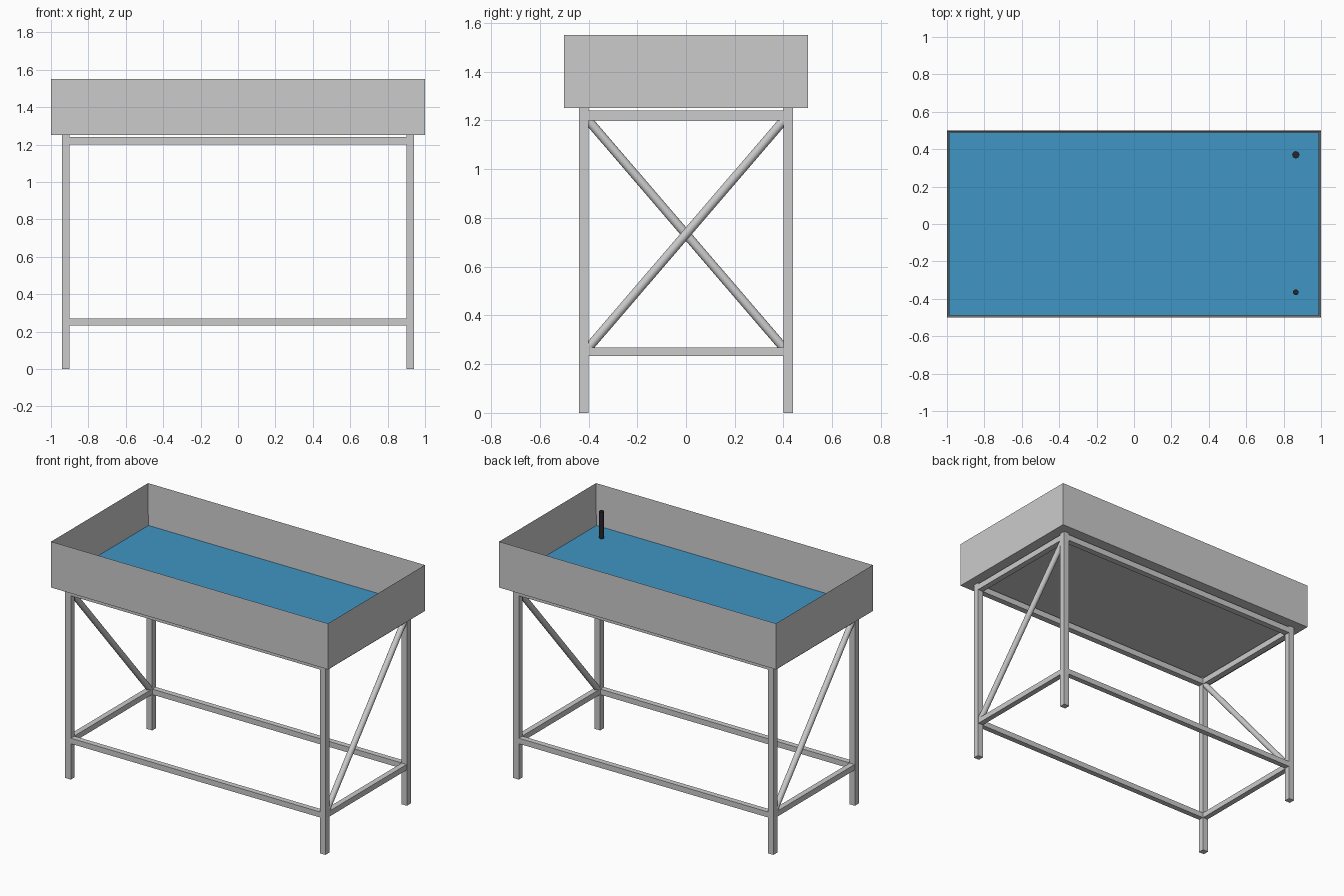
import bpy, bmesh
from mathutils import Vector

if "Cube" in bpy.data.objects:
    bpy.data.objects.remove(bpy.data.objects["Cube"])


def material(name, color):
    m = bpy.data.materials.new(name)
    m.diffuse_color = (*color, 1)
    m.use_nodes = True
    m.node_tree.nodes["Principled BSDF"].inputs["Base Color"].default_value = m.diffuse_color
    return m


BLUE = material("water_blue", (0.05, 0.30, 0.55))
DARK = material("dark_plastic", (0.02, 0.02, 0.025))


def finish(name, bm, mat=None):
    me = bpy.data.meshes.new(name)
    bm.to_mesh(me)
    bm.free()
    ob = bpy.data.objects.new(name, me)
    bpy.context.collection.objects.link(ob)
    if mat:
        me.materials.append(mat)
    return ob


def box(name, lo, hi, mat=None):
    lo, hi = Vector(lo), Vector(hi)
    bm = bmesh.new()
    bmesh.ops.create_cube(bm, size=1)
    bmesh.ops.scale(bm, vec=hi - lo, verts=bm.verts)
    bmesh.ops.translate(bm, vec=(lo + hi) / 2, verts=bm.verts)
    return finish(name, bm, mat)


def tube(name, a, b, radius, mat=None):
    a, b = Vector(a), Vector(b)
    bm = bmesh.new()
    bmesh.ops.create_cone(bm, cap_ends=True, segments=24, radius1=radius,
                          radius2=radius, depth=(b - a).length)
    ob = finish(name, bm, mat)
    ob.location = (a + b) / 2
    ob.rotation_mode = 'QUATERNION'
    ob.rotation_quaternion = (b - a).to_track_quat('Z', 'Y')
    for p in ob.data.polygons:
        p.use_smooth = len(p.vertices) == 4
    return ob


# open tray: inset the top of a block and push it down to the floor
tray = box("tray", (-1, -0.5, 1.25), (1, 0.5, 1.55))
bm = bmesh.new()
bm.from_mesh(tray.data)
top = max(bm.faces, key=lambda f: f.calc_center_median().z)
bmesh.ops.inset_individual(bm, faces=[top], thickness=0.01)
bmesh.ops.translate(bm, vec=(0, 0, -0.29), verts=top.verts)
bm.to_mesh(tray.data)
bm.free()

# shallow water layer
box("water", (-0.99, -0.49, 1.26), (0.99, 0.49, 1.28), BLUE)

# standing pipes at the right end
tube("front_standpipe", (0.865, -0.365, 1.26), (0.865, -0.365, 1.455), 0.015, DARK)
tube("back_standpipe", (0.865, 0.37, 1.26), (0.865, 0.37, 1.38), 0.019, DARK)

# legs
X, Y, H = 0.92, 0.42, 0.02
for sx, ex in ((-1, "left"), (1, "right")):
    for sy, ey in ((-1, "front"), (1, "back")):
        x, y = sx * X, sy * Y
        box(f"{ey}_{ex}_leg", (x - H, y - H, 0), (x + H, y + H, 1.25))

# upper and lower rails between the legs
for level, z0, z1 in (("lower", 0.233, 0.269), ("upper", 1.20, 1.24)):
    w = (z1 - z0) / 2
    for s, side, end in ((-1, "front", "left"), (1, "back", "right")):
        box(f"{level}_{side}_rail", (-X + H, s * Y - w, z0), (X - H, s * Y + w, z1))
        box(f"{level}_{end}_rail", (s * X - w, -Y + H, z0), (s * X + w, Y - H, z1))

# one diagonal tube brace per end, in opposite directions
for s, end in ((-1, "left"), (1, "right")):
    tube(f"{end}_brace", (s * X, -s * 0.41, 0.256), (s * X, s * 0.41, 1.211), 0.0185)
